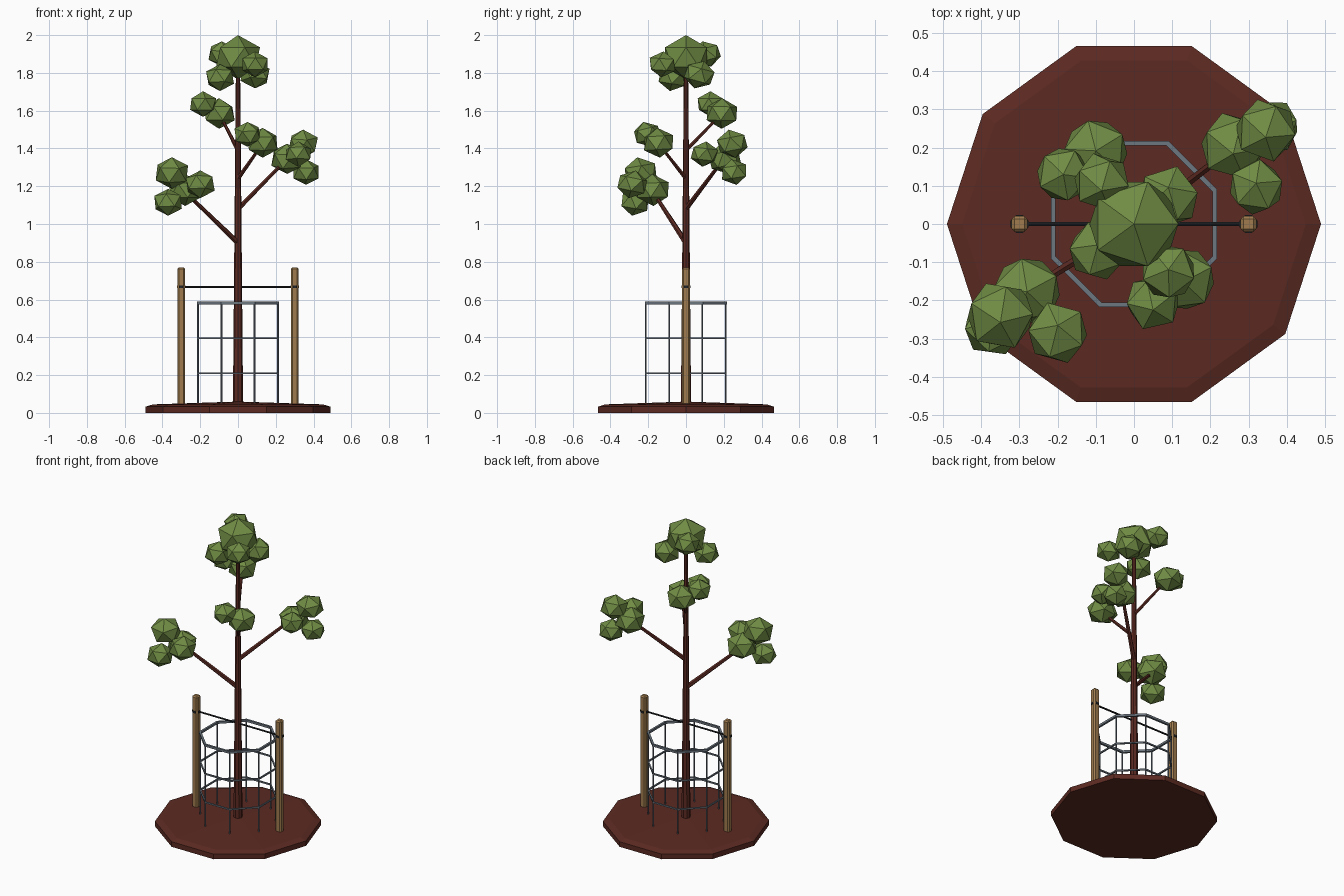
import bpy, bmesh, math, random
from mathutils import Vector, Matrix

if "Cube" in bpy.data.objects:
    bpy.data.objects.remove(bpy.data.objects["Cube"])

random.seed(4)


def material(name, srgb):
    m = bpy.data.materials.new(name)
    lin = [((c / 255 + 0.055) / 1.055) ** 2.4 for c in srgb]
    m.diffuse_color = (*lin, 1)
    m.use_nodes = True
    m.node_tree.nodes["Principled BSDF"].inputs["Base Color"].default_value = m.diffuse_color
    return m


BARK = material("red_brown_bark", (92, 42, 34))
LEAF = material("leaf_green", (112, 140, 68))
WOOD = material("stake_wood", (160, 124, 78))
STEEL = material("grey_steel", (108, 118, 128))
WIRE = material("dark_wire", (34, 36, 39))


def add(name, bm, mat):
    bmesh.ops.recalc_face_normals(bm, faces=bm.faces)
    me = bpy.data.meshes.new(name)
    bm.to_mesh(me)
    bm.free()
    me.materials.append(mat)
    ob = bpy.data.objects.new(name, me)
    bpy.context.collection.objects.link(ob)
    return ob


def rod(bm, a, b, r1, r2, sides):
    """Tapered rod between two points."""
    a, b = Vector(a), Vector(b)
    rot = (b - a).to_track_quat('Z', 'Y').to_matrix().to_4x4()
    bmesh.ops.create_cone(bm, cap_ends=True, segments=sides, radius1=r1, radius2=r2,
                          depth=(b - a).length,
                          matrix=Matrix.Translation((a + b) / 2) @ rot)


def ring(bm, radius, z, width, height, sides=8, centre_x=0.0):
    """Polygonal hoop with a rectangular section, flats facing the axes."""
    loops = []
    for i in range(sides):
        t = (i + 0.5) * 2 * math.pi / sides
        loops.append([bm.verts.new((centre_x + (radius + dr) * math.cos(t),
                                    (radius + dr) * math.sin(t), z + dz))
                      for dr, dz in ((-width / 2, -height / 2), (width / 2, -height / 2),
                                     (width / 2, height / 2), (-width / 2, height / 2))])
    for i in range(sides):
        p, q = loops[i], loops[(i + 1) % sides]
        for k in range(4):
            bm.faces.new((p[k], q[k], q[(k + 1) % 4], p[(k + 1) % 4]))


# Ten-sided soil bed, chamfered rim and slightly domed top
bm = bmesh.new()
rows = [[bm.verts.new((r * math.cos(i * math.pi / 5), r * math.sin(i * math.pi / 5), z))
         for i in range(10)] for r, z in ((0.49, 0), (0.49, 0.033), (0.45, 0.045))]
top = bm.verts.new((0, 0, 0.06))
bm.faces.new(rows[0])
for i in range(10):
    j = (i + 1) % 10
    for lo, hi in zip(rows, rows[1:]):
        bm.faces.new((lo[i], lo[j], hi[j], hi[i]))
    bm.faces.new((rows[2][i], rows[2][j], top))
add("soil_bed", bm, BARK)

# Trunk
bm = bmesh.new()
rod(bm, (0, 0, 0.04), (0, 0, 1.85), 0.027, 0.011, 8)
add("trunk", bm, BARK)

# Branches: start height, end point, base radius
for i, (z, end, r) in enumerate((
        (0.90, (-0.28, -0.175, 1.17), 0.015),
        (1.08, (0.26, 0.20, 1.345), 0.014),
        (1.24, (0.13, -0.145, 1.425), 0.012),
        (1.39, (-0.10, 0.19, 1.585), 0.011))):
    bm = bmesh.new()
    rod(bm, (0, 0, z), end, r, r * 0.65, 6)
    add(f"branch_{i + 1}", bm, BARK)

# Leaf clumps: x, y, z, radius
CLUMPS = {
    "crown_leaves": ((-0.095, -0.07, 1.775, .077), (0.09, -0.125, 1.845, .073),
                     (0.09, 0.07, 1.79, .08), (-0.085, 0.11, 1.90, .074)),
    "left_front_leaves": ((-0.35, -0.24, 1.27, .09), (-0.28, -0.175, 1.18, .09),
                          (-0.20, -0.285, 1.21, .08), (-0.37, -0.27, 1.115, .077)),
    "right_back_leaves": ((0.26, 0.205, 1.345, .087), (0.345, 0.245, 1.425, .081),
                          (0.32, 0.097, 1.37, .072), (0.36, 0.255, 1.275, .073)),
    "right_front_leaves": ((0.05, -0.205, 1.475, .072), (0.13, -0.145, 1.43, .084)),
    "left_back_leaves": ((-0.185, 0.13, 1.635, .072), (-0.10, 0.19, 1.585, .086)),
}
for name, clumps in CLUMPS.items():
    bm = bmesh.new()
    for x, y, z, r in clumps:
        turn = (Matrix.Rotation(random.uniform(-.35, .35), 4, 'X')
                @ Matrix.Rotation(random.uniform(0, 6.28), 4, 'Z'))
        bmesh.ops.create_icosphere(bm, subdivisions=1, radius=r * 1.07,
                                   matrix=Matrix.Translation((x, y, z))
                                   @ Matrix.Diagonal((1, 1, 0.88, 1)) @ turn)
    add(name, bm, LEAF)

# Large clump at the tip
bm = bmesh.new()
bmesh.ops.create_icosphere(bm, subdivisions=1, radius=0.13,
                           matrix=Matrix.Translation((0, 0, 1.883))
                           @ Matrix.Diagonal((1, 1, 0.9, 1)))
add("tip_leaves", bm, LEAF)

# Support stakes with chamfered edges, and the tie bands round them
for side, x in (("left", -0.3), ("right", 0.3)):
    bm = bmesh.new()
    bmesh.ops.create_cube(bm, size=1, matrix=Matrix.Translation((x, 0, 0.405))
                          @ Matrix.Diagonal((0.041, 0.041, 0.73, 1)))
    bmesh.ops.bevel(bm, geom=bm.edges[:], offset=0.008, segments=1, affect='EDGES')
    add(f"{side}_stake", bm, WOOD)
    bm = bmesh.new()
    ring(bm, 0.0225, 0.667, 0.005, 0.014, centre_x=x)
    add(f"{side}_tie_band", bm, WIRE)

# Tie wire between the stakes
bm = bmesh.new()
rod(bm, (-0.3, 0, 0.667), (0.3, 0, 0.667), 0.006, 0.006, 6)
add("tie_wire", bm, WIRE)

# Octagonal guard cage: heavy top hoop, two light hoops, eight uprights
bm = bmesh.new()
ring(bm, 0.229, 0.582, 0.014, 0.014)
for z in (0.395, 0.21):
    ring(bm, 0.229, z, 0.009, 0.009)
for i in range(8):
    t = (i + 0.5) * math.pi / 4
    x, y = 0.229 * math.cos(t), 0.229 * math.sin(t)
    rod(bm, (x, y, 0.04), (x, y, 0.582), 0.0045, 0.0045, 5)
add("guard_cage", bm, STEEL)
